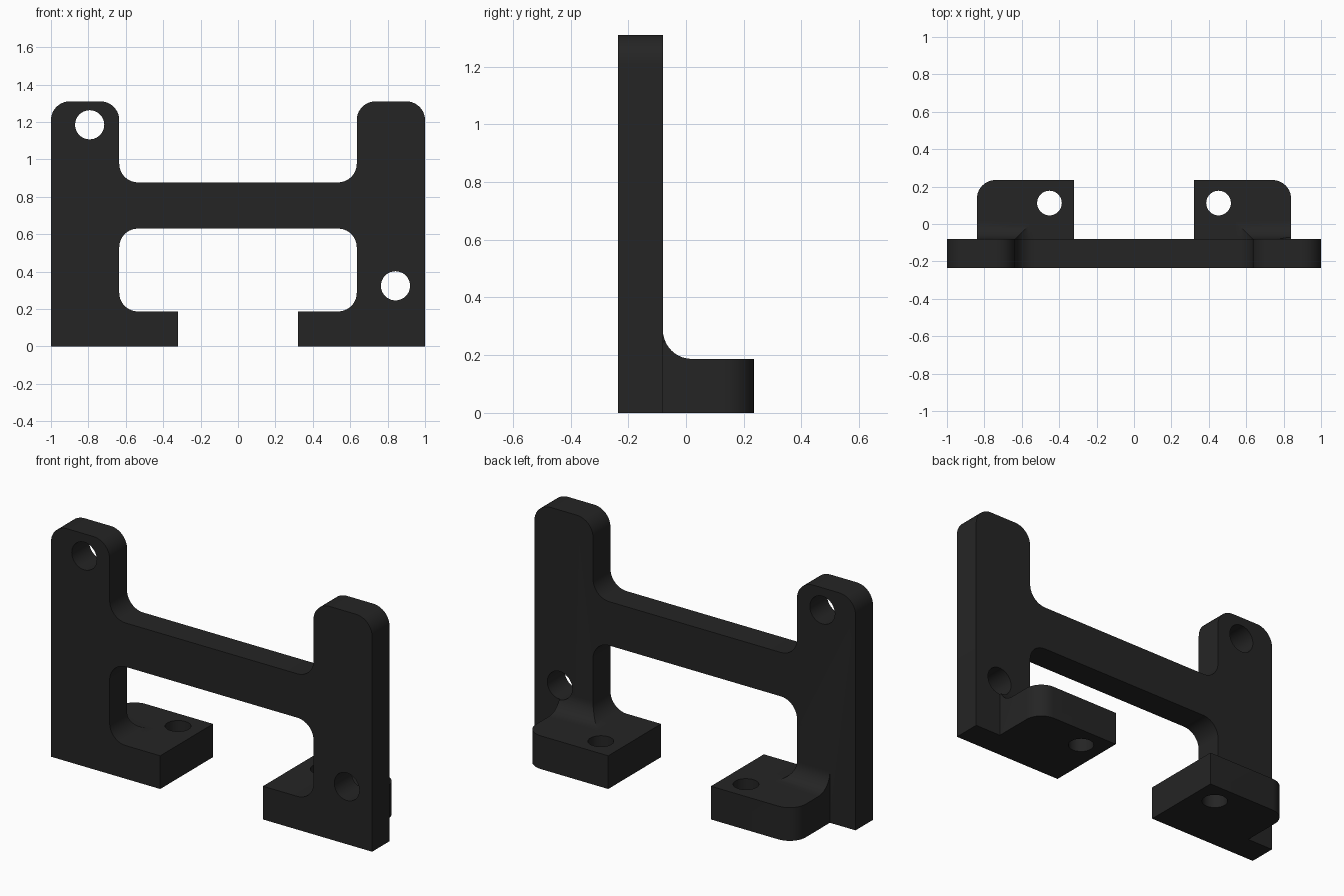
import bpy, bmesh, math
from mathutils import Vector

if "Cube" in bpy.data.objects:
    bpy.data.objects.remove(bpy.data.objects["Cube"])

Y0, Y1, Y2 = -0.235, -0.08, 0.235      # plate front, plate back, foot back
R, FOOT_H = 0.1, 0.187                 # fillet radius, foot thickness

black = bpy.data.materials.new("matte_black")
black.diffuse_color = (0.018, 0.018, 0.018, 1)
black.use_nodes = True
black.node_tree.nodes["Principled BSDF"].inputs["Base Color"].default_value = black.diffuse_color


def rounded(points, steps=10):
    """Outline with each (a, b, radius) corner replaced by an arc."""
    out = []
    for i, (a, b, r) in enumerate(points):
        p = Vector((a, b))
        if r == 0:
            out.append(p)
            continue
        u = (Vector(points[i - 1][:2]) - p).normalized()
        v = (Vector(points[(i + 1) % len(points)][:2]) - p).normalized()
        centre = p + (u + v) * r       # all rounded corners are right angles
        for k in range(steps + 1):
            t = k / steps * math.pi / 2
            out.append(centre - v * r * math.cos(t) - u * r * math.sin(t))
    return out


def prism(name, outline, axis, lo, hi):
    """Extrude a 2D outline along the named axis from lo to hi."""
    place = {"x": lambda p, d: (d, p[0], p[1]),
             "y": lambda p, d: (p[0], d, p[1]),
             "z": lambda p, d: (p[0], p[1], d)}[axis]
    bm = bmesh.new()
    face = bm.faces.new([bm.verts.new(place(p, lo)) for p in outline])
    ext = bmesh.ops.extrude_face_region(bm, geom=[face])
    verts = [g for g in ext["geom"] if isinstance(g, bmesh.types.BMVert)]
    step = Vector(place((0, 0), hi)) - Vector(place((0, 0), lo))
    bmesh.ops.translate(bm, verts=verts, vec=step)
    bmesh.ops.recalc_face_normals(bm, faces=bm.faces)
    mesh = bpy.data.meshes.new(name)
    bm.to_mesh(mesh)
    bm.free()
    mesh.materials.append(black)
    ob = bpy.data.objects.new(name, mesh)
    bpy.context.collection.objects.link(ob)
    return ob


def combine(ob, other, operation):
    """Apply a boolean and drop the second object."""
    mod = ob.modifiers.new("boolean", "BOOLEAN")
    mod.operation, mod.object, mod.solver = operation, other, "EXACT"
    bpy.context.view_layer.objects.active = ob
    bpy.ops.object.modifier_apply(modifier=mod.name)
    bpy.data.objects.remove(other)


def hole(ob, a, b, r, axis, lo, hi):
    ring = [(a + r * math.cos(k * math.tau / 40), b + r * math.sin(k * math.tau / 40))
            for k in range(40)]
    combine(ob, prism("hole_cutter", ring, axis, lo, hi), "DIFFERENCE")


# Front plate: two posts, crossbar and inward toes
half = [(0, 0.63, 0), (0.635, 0.63, R), (0.635, FOOT_H, R), (0.32, FOOT_H, 0),
        (0.32, 0, 0), (1, 0, 0), (1, 1.31, R), (0.635, 1.31, R),
        (0.635, 0.877, R), (0, 0.877, 0)]
right = half[1:-1]
left = [(-x, z, r) for x, z, r in reversed(right)]
bracket = prism("bracket", rounded(right + left), "y", Y0, Y1)

# Mounting feet behind the plate, with mitred fillets up to the posts
for side in (-1, 1):
    foot = prism("foot", rounded([(side * 0.32, Y1, 0), (side * 0.84, Y1, 0),
                                  (side * 0.84, Y2, R), (side * 0.32, Y2, 0)]),
                 "z", 0, FOOT_H + R)
    back_fillet = prism("fillet_back", rounded(
        [(Y1 - 0.1, -0.1, 0), (Y2 + 0.1, -0.1, 0), (Y2 + 0.1, FOOT_H, 0),
         (Y1, FOOT_H, R), (Y1, 0.5, 0), (Y1 - 0.1, 0.5, 0)]), "x", -1.2, 1.2)
    combine(foot, back_fillet, "INTERSECT")
    inner_fillet = prism("fillet_inner", rounded(
        [(side * 0.2, -0.1, 0), (side * 0.95, -0.1, 0), (side * 0.95, 0.5, 0),
         (side * 0.635, 0.5, 0), (side * 0.635, FOOT_H, R),
         (side * 0.2, FOOT_H, 0)]), "y", -0.4, 0.4)
    combine(foot, inner_fillet, "INTERSECT")
    hole(foot, side * 0.452, 0.112, 0.066, "z", -0.1, 0.5)
    combine(bracket, foot, "UNION")

# Screw holes through the posts
hole(bracket, -0.793, 1.185, 0.078, "y", -0.5, 0.5)
hole(bracket, 0.842, 0.324, 0.078, "y", -0.5, 0.0)

bpy.ops.object.select_all(action="DESELECT")
bracket.select_set(True)
bpy.context.view_layer.objects.active = bracket
bpy.ops.object.shade_smooth_by_angle(angle=math.radians(30))
